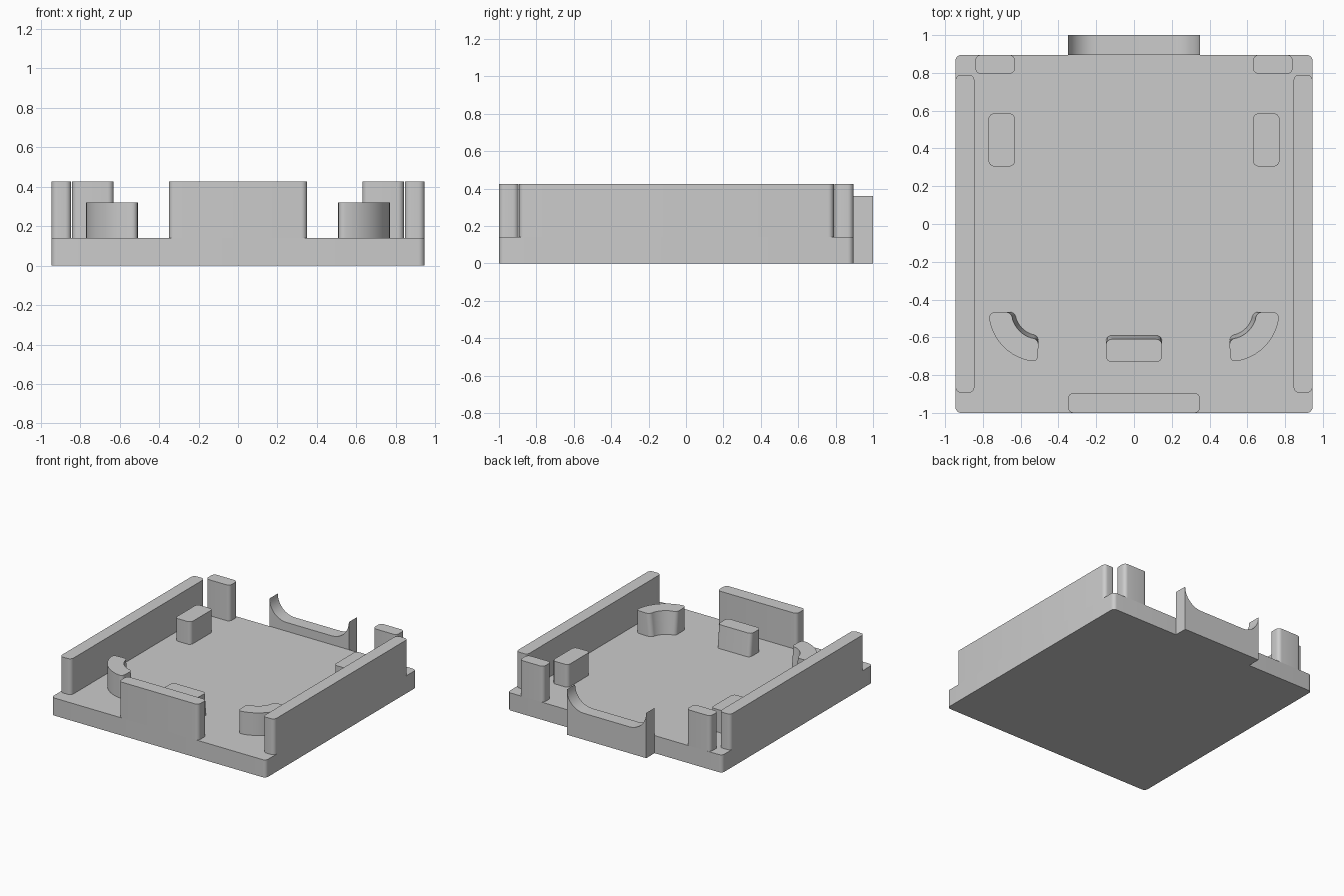
import bpy, bmesh
from math import sin, cos, pi, radians
from mathutils import Vector

if "Cube" in bpy.data.objects:
    bpy.data.objects.remove(bpy.data.objects["Cube"])

PLATE_TOP, WALL_TOP, PEG_TOP = 0.14, 0.425, 0.32


def rounded(points, radius, steps=6):
    """Outline with the corners replaced by arcs."""
    pts = [Vector(p) for p in points]
    out = []
    for i, c in enumerate(pts):
        a = c + (pts[i - 1] - c).normalized() * radius
        b = c + (pts[(i + 1) % len(pts)] - c).normalized() * radius
        m = a + b - c
        for k in range(steps + 1):
            t = k / steps * pi / 2
            out.append(m - (b - c - (b - c)) + (a - m) * cos(t) + (b - m) * sin(t))
    return out


def box_outline(x0, x1, y0, y1, radius=0.03):
    return rounded([(x0, y0), (x1, y0), (x1, y1), (x0, y1)], radius)


def loft(name, bottom, top, place):
    """Solid between two matching outlines; place maps (u, v, is_top) to 3D."""
    bm = bmesh.new()
    lo = [bm.verts.new(place(p[0], p[1], False)) for p in bottom]
    hi = [bm.verts.new(place(p[0], p[1], True)) for p in top]
    n = len(lo)
    for i in range(n):
        j = (i + 1) % n
        bm.faces.new((lo[i], lo[j], hi[j], hi[i]))
    bm.faces.new(lo[::-1])
    bm.faces.new(hi)
    bmesh.ops.recalc_face_normals(bm, faces=bm.faces)
    mesh = bpy.data.meshes.new(name)
    bm.to_mesh(mesh)
    bm.free()
    obj = bpy.data.objects.new(name, mesh)
    bpy.context.collection.objects.link(obj)
    bpy.ops.object.select_all(action='DESELECT')
    obj.select_set(True)
    bpy.context.view_layer.objects.active = obj
    bpy.ops.object.shade_smooth_by_angle(angle=radians(30))
    return obj


def upright(name, outline, z0, z1, side=1, top=None):
    return loft(name, outline, top or outline,
                lambda x, y, up: (side * x, y, z1 if up else z0))


def arc_outline(inner, outer=0.27, cx=0.50, cy=-0.46):
    """Quarter ring with rounded ends, curving around a corner."""
    def at(r, deg):
        return Vector((cx + r * cos(radians(deg)), cy + r * sin(radians(deg))))
    ends = rounded([at(inner, 272), at(outer, 272), at(outer, 358), at(inner, 358)], 0.03)
    n = len(ends) // 4
    out_arc = [at(outer, 281 + 68 * k / 10) for k in range(11)]
    in_arc = [at(inner, 342 - 54 * k / 8) for k in range(9)]
    # Corners are rounded against the ring itself so the arcs stay tangent
    ring = [at(inner, 272), at(outer, 272)] + out_arc + [at(outer, 358), at(inner, 358)] + in_arc
    result = []
    corners = {0, 1, len(out_arc) + 2, len(out_arc) + 3}
    for i, c in enumerate(ring):
        if i not in corners:
            result.append(c)
            continue
        prev, nxt = ring[i - 1], ring[(i + 1) % len(ring)]
        a = c + (prev - c).normalized() * 0.03
        b = c + (nxt - c).normalized() * 0.03
        m = a + b - c
        result += [m + (a - m) * cos(k * pi / 12) + (b - m) * sin(k * pi / 12) for k in range(7)]
    return result


# Base plate and front wall
upright("base_plate", box_outline(-0.945, 0.945, -1, 0.895), 0, PLATE_TOP)
upright("front_wall", box_outline(-0.35, 0.35, -1, -0.895), PLATE_TOP, WALL_TOP)

# Mirrored side walls, corner posts and pegs
for label, s in (("left", -1), ("right", 1)):
    upright(label + "_side_wall", box_outline(0.845, 0.945, -0.893, 0.79), PLATE_TOP, WALL_TOP, s)
    upright(label + "_back_post", box_outline(0.63, 0.84, 0.795, 0.895), PLATE_TOP, WALL_TOP, s)
    upright(label + "_back_peg", box_outline(0.63, 0.77, 0.305, 0.585), PLATE_TOP, PEG_TOP, s)
    upright(label + "_curved_peg", arc_outline(0.13), PLATE_TOP, PEG_TOP, s, arc_outline(0.15))

# Front peg, its inner face leaning slightly forward
upright("front_peg", box_outline(-0.148, 0.148, -0.73, -0.59), PLATE_TOP, PEG_TOP,
        top=box_outline(-0.148, 0.148, -0.73, -0.61))

# Back tab with a scooped top edge
R = 0.15
left = [(-0.35 + R - R * cos(k * pi / 20), 0.36 - R * sin(k * pi / 20)) for k in range(11)]
profile = [(-0.35, 0)] + left + [(-x, z) for x, z in reversed(left)] + [(0.35, 0)]
loft("back_tab", profile, profile, lambda x, z, far: (x, 1.0 if far else 0.895, z))
